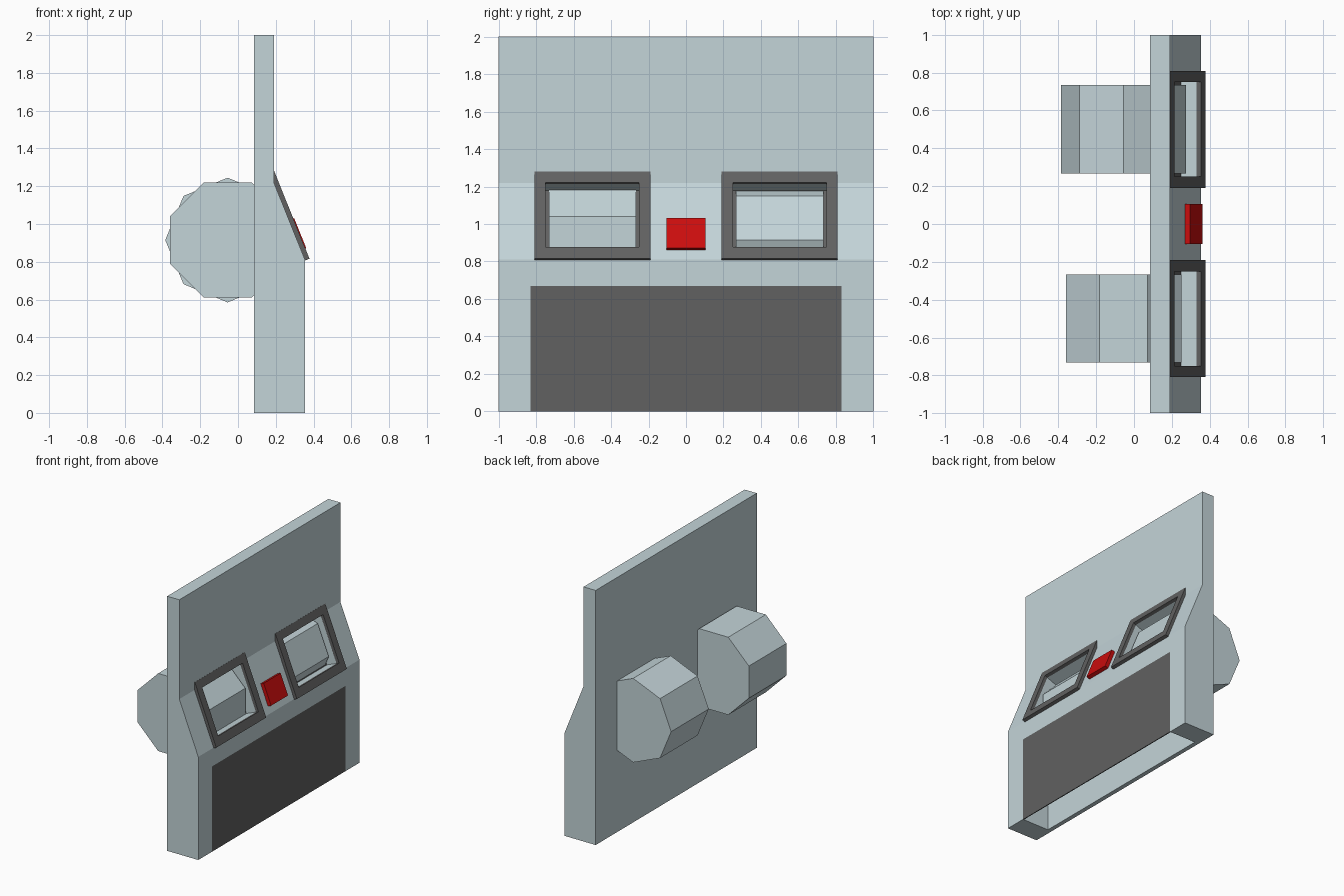
import bpy
import bmesh
from math import atan2, cos, sin, pi
from mathutils import Matrix, Vector

cube = bpy.data.objects.get("Cube")
if cube:
    bpy.data.objects.remove(cube, do_unlink=True)


def material(name, rgb):
    mat = bpy.data.materials.new(name)
    mat.use_nodes = True
    mat.diffuse_color = (*rgb, 1)
    node = mat.node_tree.nodes["Principled BSDF"]
    node.inputs["Base Color"].default_value = (*rgb, 1)
    return mat


PALE = material("pale_blue_grey", (0.55, 0.66, 0.69))
DARK = material("dark_grey", (0.12, 0.12, 0.12))
RED = material("red", (0.6, 0.004, 0.004))


def add_object(name, bm, mat):
    bmesh.ops.recalc_face_normals(bm, faces=bm.faces)
    mesh = bpy.data.meshes.new(name)
    bm.to_mesh(mesh)
    bm.free()
    mesh.materials.append(mat)
    obj = bpy.data.objects.new(name, mesh)
    bpy.context.collection.objects.link(obj)
    return obj


def prism(name, profile, y0, y1, mat):
    """Extrude an x-z profile along y."""
    bm = bmesh.new()
    face = bm.faces.new([bm.verts.new((x, y0, z)) for x, z in profile])
    new = bmesh.ops.extrude_face_region(bm, geom=[face])["geom"]
    verts = [v for v in new if isinstance(v, bmesh.types.BMVert)]
    bmesh.ops.translate(bm, verts=verts, vec=(0, y1 - y0, 0))
    return add_object(name, bm, mat)


def box(name, low, high, mat, matrix=Matrix()):
    low, high = Vector(low), Vector(high)
    bm = bmesh.new()
    bmesh.ops.create_cube(bm, size=1)
    bmesh.ops.scale(bm, verts=bm.verts, vec=high - low)
    bmesh.ops.translate(bm, verts=bm.verts, vec=(low + high) / 2)
    bmesh.ops.transform(bm, verts=bm.verts, matrix=matrix)
    return add_object(name, bm, mat)


def cut(obj, cutter):
    mod = obj.modifiers.new("cut", "BOOLEAN")
    mod.operation = "DIFFERENCE"
    mod.solver = "EXACT"
    mod.object = cutter
    bpy.context.view_layer.objects.active = obj
    bpy.ops.object.modifier_apply(modifier=mod.name)
    bpy.data.objects.remove(cutter, do_unlink=True)


# Panel: thin upper board, sloped face, thicker base
BACK, UPPER, LOWER = 0.085, 0.19, 0.355
SLOPE_TOP, SLOPE_END = 1.22, 0.81
panel = prism("panel", [(BACK, 0), (LOWER, 0), (LOWER, SLOPE_END),
                        (UPPER, SLOPE_TOP), (UPPER, 2), (BACK, 2)], -1, 1, PALE)

# Local space of the sloped face: x outward, z up the slope
angle = atan2(LOWER - UPPER, SLOPE_TOP - SLOPE_END)
slope = Matrix.Translation((UPPER, 0, SLOPE_TOP)) @ Matrix.Rotation(-angle, 4, "Y")

# Opening in the base, closed in front by a flush dark plate
cut(panel, box("slot_cutter", (0.12, -0.83, -0.1), (0.5, 0.83, 0.67), PALE))
box("front_plate", (0.348, -0.83, 0), (LOWER, 0.83, 0.67), DARK)

# Windows: recess, dark floor, raised frame and an eight-sided reel
RADIUS = 0.305 / cos(pi / 8)
for side, y, turn in (("right", -0.5, pi / 8), ("left", 0.5, 0)):
    opening = (y - 0.25, y + 0.25, -0.378, -0.007)
    y0, y1, z0, z1 = opening
    cut(panel, box("recess_cutter", (-0.092, y0, z0), (0.05, y1, z1), PALE, slope))
    box(side + "_recess_floor", (-0.093, y0, z0), (-0.09, y1, z1), DARK, slope)
    frame = box(side + "_window_frame", (-0.001, y - 0.31, -0.445),
                (0.024, y + 0.31, 0.055), DARK, slope)
    cut(frame, box("frame_cutter", (-0.1, y0, z0), (0.1, y1, z1), DARK, slope))
    ring = [(-0.055 + RADIUS * cos(turn + i * pi / 4),
             0.915 + RADIUS * sin(turn + i * pi / 4)) for i in range(8)]
    prism(side + "_reel", ring, y - 0.232, y + 0.234, PALE)

# Red button between the windows
box("button", (-0.001, -0.105, -0.387), (0.029, 0.105, -0.215), RED, slope)
